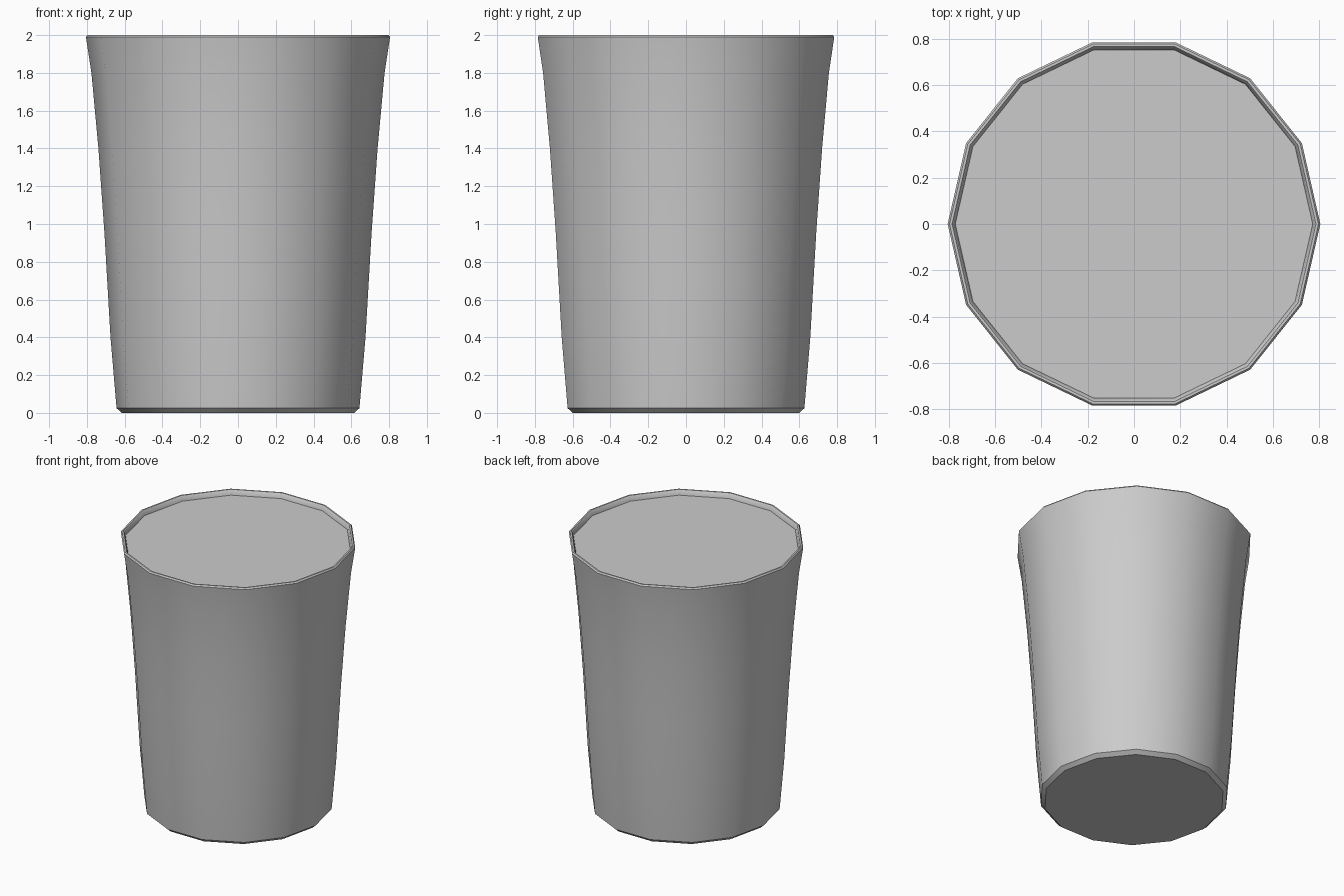
import bpy, bmesh, math

SIDES = 14

cube = bpy.data.objects.get("Cube")
if cube:
    bpy.data.objects.remove(cube, do_unlink=True)

# One plain grey for the whole cup
grey = bpy.data.materials.new("light_grey")
grey.use_nodes = True
colour = (0.6, 0.6, 0.6, 1.0)
grey.diffuse_color = colour
grey.node_tree.nodes["Principled BSDF"].inputs["Base Color"].default_value = colour


def lathe(name, profile, cap_bottom=False, cap_top=False):
    """Spin (radius, height) points into a many-sided part."""
    bm = bmesh.new()
    rings = []
    for r, z in profile:
        rings.append([bm.verts.new((r * math.cos(a), r * math.sin(a), z))
                      for a in (math.tau * i / SIDES for i in range(SIDES))])
    for low, high in zip(rings, rings[1:]):
        for i in range(SIDES):
            j = (i + 1) % SIDES
            bm.faces.new((low[i], low[j], high[j], high[i]))
    if cap_bottom:
        bm.faces.new(rings[0][::-1])
    if cap_top:
        bm.faces.new(rings[-1])
    mesh = bpy.data.meshes.new(name)
    bm.to_mesh(mesh)
    bm.free()
    mesh.materials.append(grey)
    obj = bpy.data.objects.new(name, mesh)
    bpy.context.collection.objects.link(obj)
    bpy.ops.object.select_all(action='DESELECT')
    obj.select_set(True)
    bpy.context.view_layer.objects.active = obj
    bpy.ops.object.shade_smooth_by_angle(angle=math.radians(30))
    return obj


# Flared wall with bevelled foot and rim, turned in to the recessed top surface
lathe("cup_body", [
    (0.615, 0.0), (0.643, 0.025), (0.675, 0.4), (0.707, 0.95),
    (0.739, 1.4), (0.776, 1.8), (0.805, 1.99),
    (0.797, 2.0), (0.786, 2.0), (0.778, 1.99), (0.772, 1.963),
], cap_bottom=True)

# Flat surface filling the cup just below the rim
lathe("cup_filling", [(0.765, 1.94), (0.772, 1.963)], cap_top=True)
